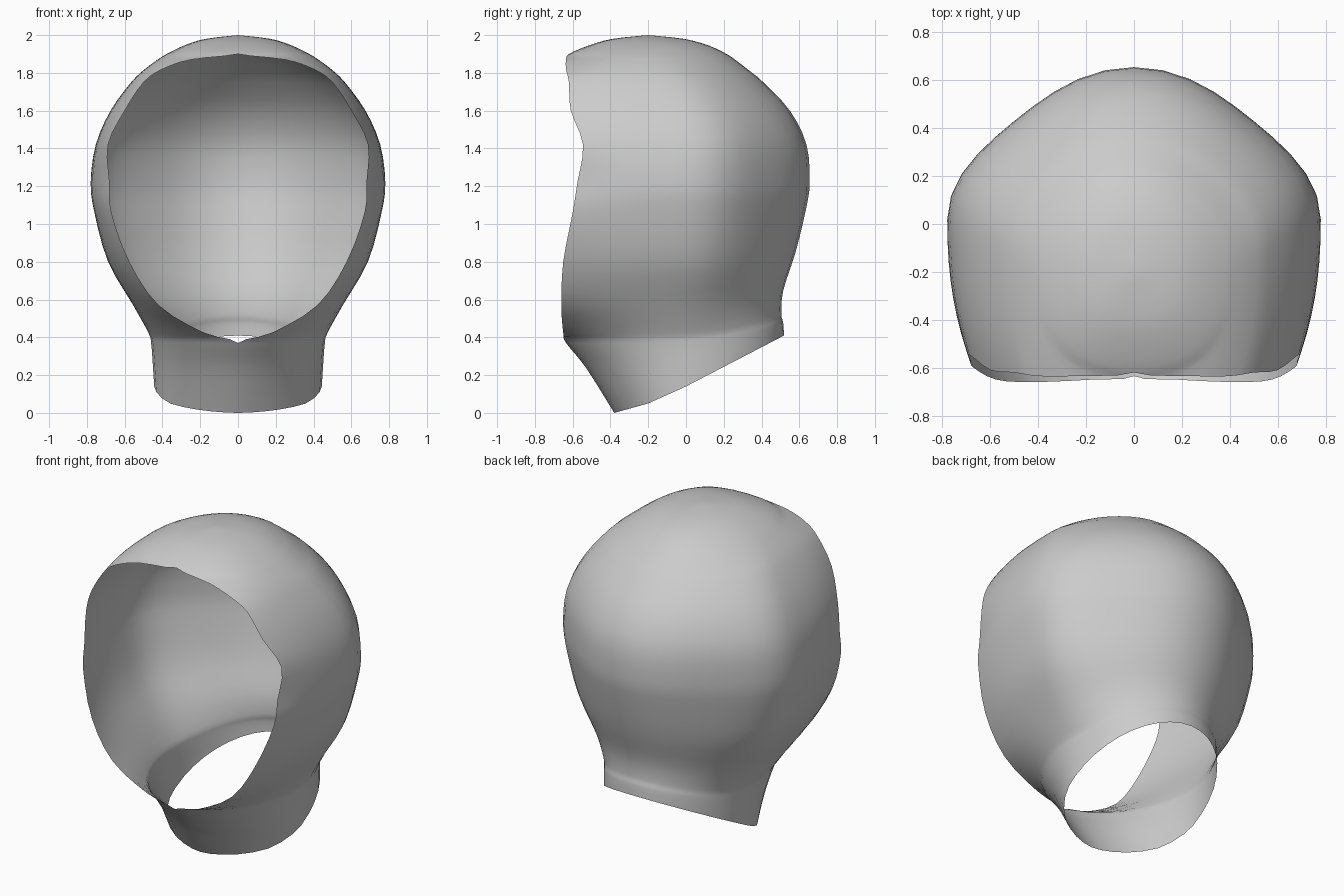
import bpy
import bmesh
from math import asin, cos, pi, sin

cube = bpy.data.objects.get("Cube")
if cube:
    bpy.data.objects.remove(cube, do_unlink=True)

# Hood levels: height, half width, depth of widest point,
# half width of face opening, front edge depth, back depth
LEVELS = [
    (0, .435, 0, 0, -.38, .52),
    (.24, .45, 0, 0, -.53, .52),
    (.37, .46, -.02, 0, -.635, .515),
    (.425, .475, -.03, .18, -.65, .505),
    (.57, .555, -.03, .42, -.66, .515),
    (.8, .688, 0, .575, -.65, .58),
    (1.06, .76, .02, .67, -.6, .635),
    (1.22, .78, .02, .68, -.575, .655),
    (1.42, .753, .02, .688, -.545, .638),
    (1.6, .675, -.02, .6, -.61, .55),
    (1.75, .566, -.09, .5, -.62, .41),
    (1.82, .493, -.15, .4, -.635, .325),
    (1.87, .426, -.18, .25, -.635, .26),
    (1.9, .378, -.2, 0, -.62, .215),
    (1.945, .285, -.2, 0, -.515, .12),
    (1.98, .173, -.2, 0, -.39, -.01),
    (2, 0, -.2, 0, -.2, -.2),
]
# Neck hem seen from the side: depth, height
HEM = [(-.38, 0), (-.2, .05), (0, .14), (.52, .41)]
STEPS = 3
FRONT, BACK = 8, 10


def smooth_levels(rows):
    """Pass a smooth curve through the levels."""
    result = []
    last = len(rows) - 1
    for i in range(last):
        a, b, c, d = (rows[min(max(k, 0), last)] for k in range(i - 1, i + 3))
        for s in range(STEPS):
            t = s / STEPS
            result.append([
                q + t * (r - p) / 2 + t * t * (p - 2.5 * q + 2 * r - e / 2)
                + t ** 3 * (1.5 * (q - r) + (e - p) / 2)
                for p, q, r, e in zip(a, b, c, d)])
    return result + [list(rows[-1])]


def half_ring(z, width, mid, opening, front, back):
    """Left half of one level, from the face edge round to the back."""
    # Front roundness, flattening behind the ears, and rise of the nape
    n = 1.7 + .45 * z
    dent = max(.09 * (1 - ((z - 1.2) / .8) ** 2), 0)
    lift = max(.15 * (1 - z / 1.2), 0)
    ratio = min(max(opening, 0) / width, .97) if width > 0 else 0
    start = asin(ratio ** (n / 2))
    reach = (mid - front) / cos(start) ** (2 / n)
    points = []
    for i in range(FRONT):
        a = start + (pi / 2 - start) * i / FRONT
        points.append((width * sin(a) ** (2 / n),
                       mid - reach * cos(a) ** (2 / n), z))
    for i in range(BACK + 1):
        a = pi / 2 * i / BACK
        r = 1 - dent * sin(2 * a) ** 2
        points.append((width * r * cos(a) if i < BACK else 0,
                       mid + (back - mid) * r * sin(a),
                       z + lift * sin(a) ** 2))
    return points


# Cloth surface
bm = bmesh.new()
rings = [[bm.verts.new(p) for p in half_ring(*row)]
         for row in smooth_levels(LEVELS)]
for low, high in zip(rings, rings[1:]):
    for i in range(len(low) - 1):
        bm.faces.new((low[i], low[i + 1], high[i + 1], high[i]))
bmesh.ops.remove_doubles(bm, verts=bm.verts, dist=.0005)

# Slanted neck hem
for (y, z), (next_y, next_z) in zip(HEM, HEM[1:]):
    bmesh.ops.bisect_plane(bm, geom=bm.verts[:] + bm.edges[:] + bm.faces[:],
                           plane_co=(0, y, z),
                           plane_no=(0, z - next_z, next_y - y),
                           clear_inner=True)

mesh = bpy.data.meshes.new("hood")
bm.to_mesh(mesh)
bm.free()
hood = bpy.data.objects.new("hood", mesh)
bpy.context.collection.objects.link(hood)

# Right half
mirror = hood.modifiers.new("mirror", 'MIRROR')
mirror.use_clip = True
mirror.merge_threshold = .001

# Grey cloth
grey = bpy.data.materials.new("grey cloth")
grey.use_nodes = True
colour = (.6, .6, .6, 1)
grey.diffuse_color = colour
grey.node_tree.nodes["Principled BSDF"].inputs["Base Color"].default_value = colour
mesh.materials.append(grey)
for face in mesh.polygons:
    face.use_smooth = True
